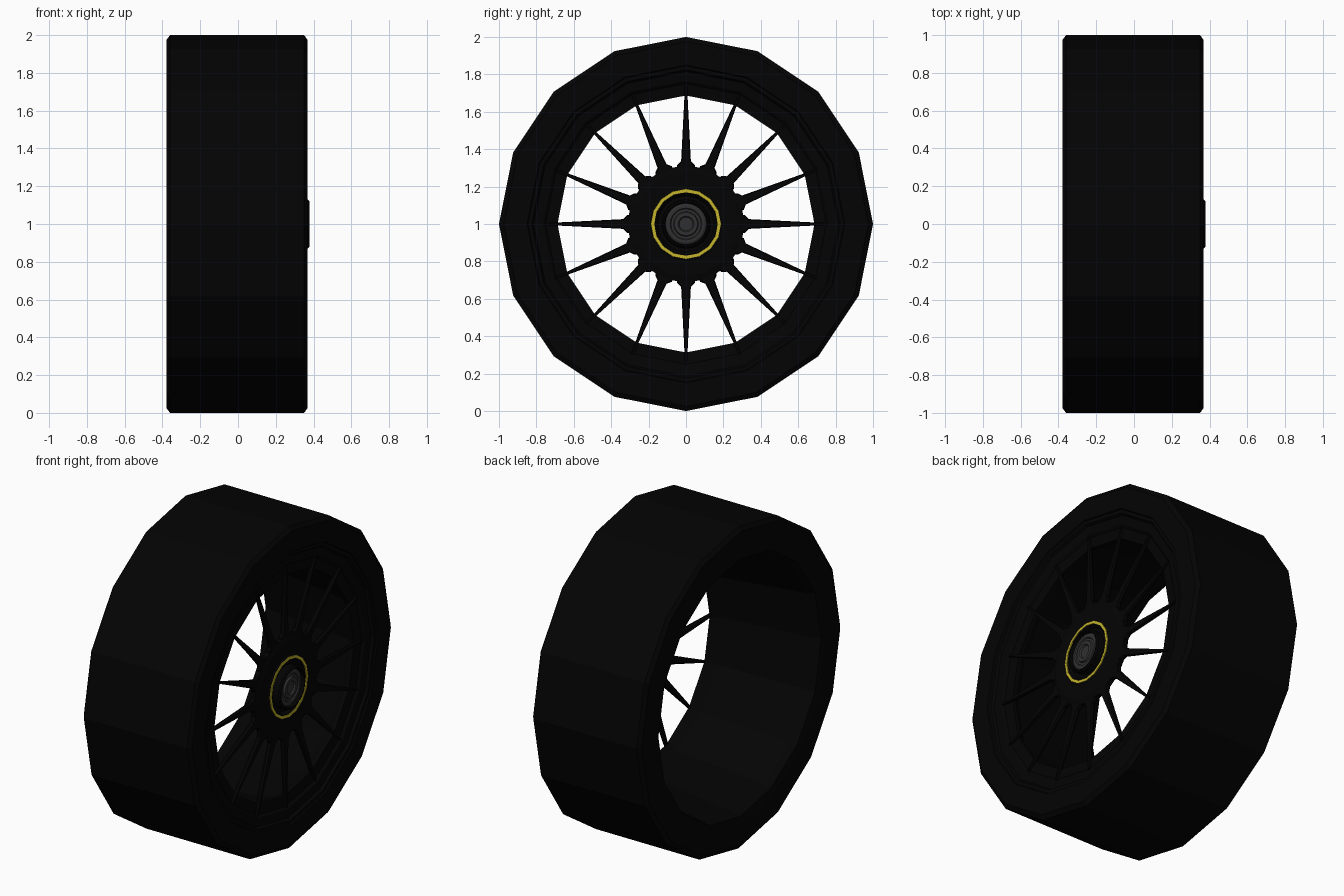
import bpy, bmesh, math

if "Cube" in bpy.data.objects:
    bpy.data.objects.remove(bpy.data.objects["Cube"])

SIDES = 16
CENTRE_Z = 1.0


def material(name, rgb):
    m = bpy.data.materials.new(name)
    m.diffuse_color = (*rgb, 1)
    m.use_nodes = True
    m.node_tree.nodes["Principled BSDF"].inputs["Base Color"].default_value = m.diffuse_color
    return m


RUBBER = material("rubber", (0.001, 0.001, 0.001))
BLACK = material("black_metal", (0.001, 0.001, 0.001))
YELLOW = material("yellow", (0.57, 0.47, 0.025))
STEEL = material("dark_steel", (0.03, 0.03, 0.03))


def finish(name, bm, mat):
    bmesh.ops.recalc_face_normals(bm, faces=bm.faces)
    me = bpy.data.meshes.new(name)
    bm.to_mesh(me)
    bm.free()
    me.materials.append(mat)
    ob = bpy.data.objects.new(name, me)
    ob.location.z = CENTRE_Z
    bpy.context.collection.objects.link(ob)
    return ob


def lathe(name, profile, mat, sides=SIDES):
    """Revolve a closed (x, radius) profile around the x axis."""
    bm = bmesh.new()
    rings = []
    for x, r in profile:
        if r == 0:
            rings.append([bm.verts.new((x, 0, 0))] * sides)
        else:
            rings.append([bm.verts.new((x, r * math.sin(a), r * math.cos(a)))
                          for a in (2 * math.pi * i / sides for i in range(sides))])
    for a, b in zip(rings, rings[1:] + rings[:1]):
        for i in range(sides):
            j = (i + 1) % sides
            quad = list(dict.fromkeys((a[i], a[j], b[j], b[i])))
            if len(quad) > 2:
                bm.faces.new(quad)
    return finish(name, bm, mat)


# Tyre and rim as one closed ring: chamfered shoulders, stepped front lip,
# and a barrel that widens towards the open back
lathe("tyre_and_rim", [
    (-0.378, 0.84), (-0.378, 0.975), (-0.36, 1.0), (0.35, 1.0),
    (0.368, 0.975), (0.368, 0.85), (0.36, 0.845), (0.36, 0.825), (0.345, 0.815),
    (0.338, 0.765), (0.325, 0.75), (0.318, 0.687), (0.295, 0.687), (0.25, 0.715),
    (-0.33, 0.785), (-0.37, 0.80)], RUBBER)

# Hub disc with a recessed middle
lathe("hub", [(0.29, 0), (0.29, 0.28), (0.30, 0.315), (0.33, 0.315), (0.34, 0.28),
              (0.343, 0.20), (0.348, 0.19), (0.348, 0.165), (0.33, 0.15), (0.33, 0)], BLACK)

# Yellow hub ring
lathe("hub_ring", [(0.34, 0.188), (0.353, 0.187), (0.353, 0.170), (0.34, 0.169)], YELLOW)

# Centre nut: dark collar, recessed steel cap and nested rings
lathe("nut_collar", [(0.32, 0), (0.32, 0.132), (0.37, 0.13), (0.378, 0.122),
                     (0.378, 0.115), (0.35, 0.11), (0.35, 0)], BLACK, 24)
lathe("nut_base", [(0.34, 0), (0.34, 0.112), (0.358, 0.11), (0.364, 0.10),
                   (0.364, 0.085), (0.357, 0.08), (0.357, 0)], STEEL, 24)
lathe("nut_core", [(0.35, 0), (0.35, 0.07), (0.368, 0.062), (0.368, 0.042),
                   (0.358, 0.036), (0.358, 0)], STEEL, 24)

# Sixteen tapered spokes, each flared at the hub: (radius, half width, front x, back x)
SECTIONS = [(0.25, 0.045, 0.335, 0.295), (0.315, 0.048, 0.332, 0.30),
            (0.335, 0.026, 0.332, 0.302), (0.69, 0.008, 0.335, 0.31),
            (0.755, 0.006, 0.336, 0.315)]
bm = bmesh.new()
for k in range(SIDES):
    a = 2 * math.pi * k / SIDES
    c, s = math.cos(a), math.sin(a)
    loops = []
    for r, w, xf, xb in SECTIONS:
        loops.append([bm.verts.new((x, t * c + r * s, r * c - t * s))
                      for x, t in ((xf, -w * 0.8), (xf, w * 0.8), ((xf + xb) / 2, w),
                                   (xb, w * 0.6), (xb, -w * 0.6), ((xf + xb) / 2, -w))])
    for p, q in zip(loops, loops[1:]):
        for i in range(6):
            j = (i + 1) % 6
            bm.faces.new((p[i], p[j], q[j], q[i]))
    bm.faces.new(loops[0])
    bm.faces.new(loops[-1])
finish("spokes", bm, BLACK)
